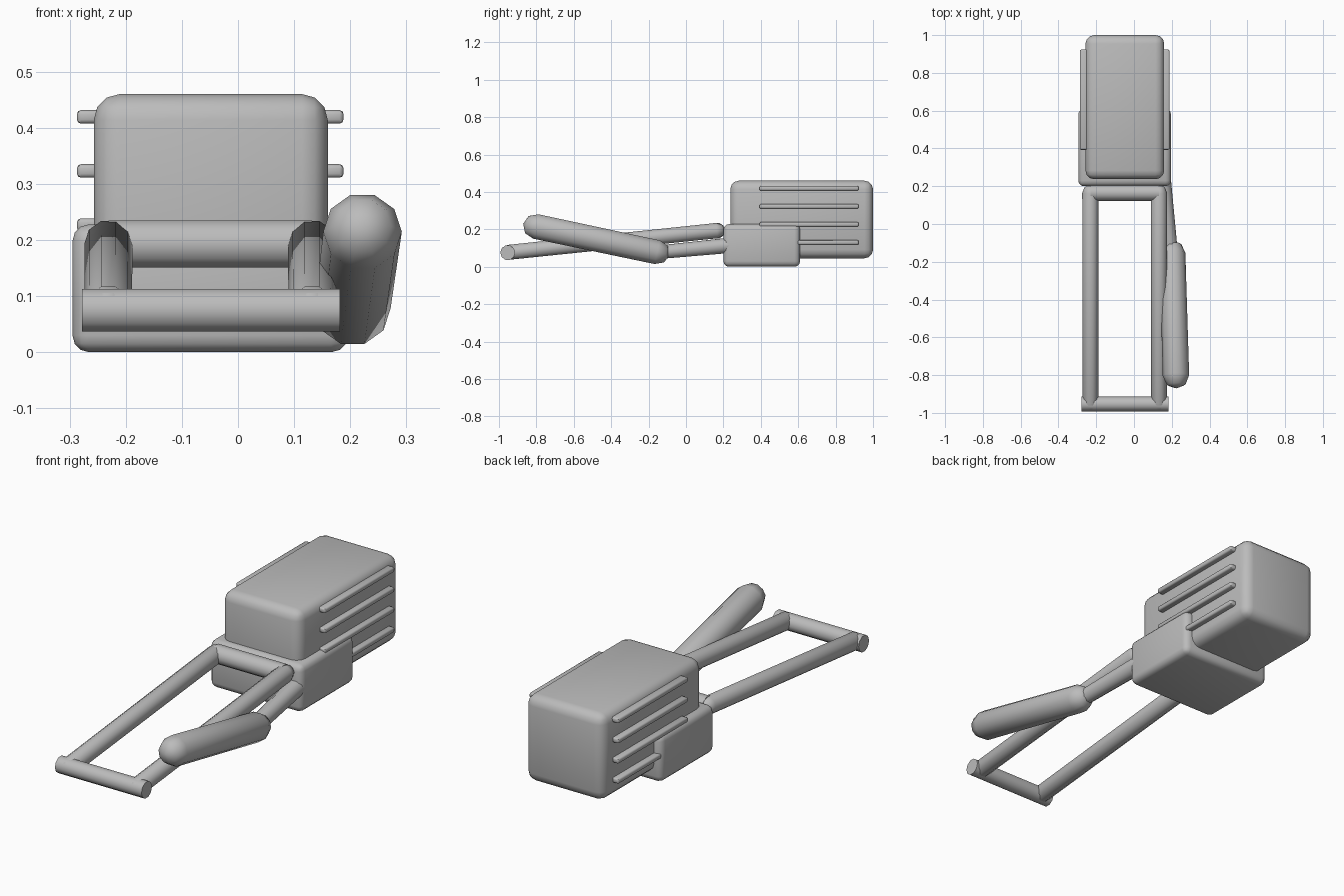
import bpy, bmesh
from mathutils import Vector, Matrix

if "Cube" in bpy.data.objects:
    bpy.data.objects.remove(bpy.data.objects["Cube"])

grey = bpy.data.materials.new("plain_grey")
grey.use_nodes = True
colour = (0.5, 0.5, 0.5, 1)
grey.diffuse_color = colour
grey.node_tree.nodes["Principled BSDF"].inputs["Base Color"].default_value = colour


def finish(name, bm, angle):
    bmesh.ops.recalc_face_normals(bm, faces=bm.faces)
    mesh = bpy.data.meshes.new(name)
    bm.to_mesh(mesh)
    bm.free()
    mesh.materials.append(grey)
    obj = bpy.data.objects.new(name, mesh)
    bpy.context.collection.objects.link(obj)
    bpy.ops.object.select_all(action='DESELECT')
    obj.select_set(True)
    bpy.context.view_layer.objects.active = obj
    bpy.ops.object.shade_smooth_by_angle(angle=angle)
    return obj


def rounded_box(name, low, high, bevel, segments=3):
    low, high = Vector(low), Vector(high)
    bm = bmesh.new()
    bmesh.ops.create_cube(bm, size=1, matrix=Matrix.Translation((low + high) / 2)
                          @ Matrix.Diagonal((high - low).to_4d()))
    bmesh.ops.bevel(bm, geom=bm.edges[:], offset=bevel, segments=segments,
                    profile=0.5, affect='EDGES')
    return finish(name, bm, 0.8)


def bar(name, start, end, r1, r2, sides=10, round_start=False, round_end=False):
    start, end = Vector(start), Vector(end)
    axis = end - start
    turn = axis.to_track_quat('Z', 'Y').to_matrix().to_4x4()
    bm = bmesh.new()
    # Spin a half profile so that rounded ends and shaft share one surface
    s = 0.7071
    profile = [(0, -r1), (r1 * s, -r1 * s)] if round_start else [(0, 0)]
    profile += [(r1, 0), (r2, axis.length)]
    profile += [(r2 * s, axis.length + r2 * s), (0, axis.length + r2)] if round_end else [(0, axis.length)]
    verts = [bm.verts.new((r, 0, z)) for r, z in profile]
    edges = [bm.edges.new(pair) for pair in zip(verts, verts[1:])]
    bmesh.ops.spin(bm, geom=verts + edges, axis=(0, 0, 1), cent=(0, 0, 0),
                   angle=6.2831853, steps=sides)
    bmesh.ops.remove_doubles(bm, verts=bm.verts[:], dist=0.0001)
    bmesh.ops.transform(bm, verts=bm.verts[:], matrix=Matrix.Translation(start) @ turn)
    return finish(name, bm, 0.9)


# Main housing and the lower block it sits in
rounded_box("motor_housing", (-0.257, 0.237, 0.045), (0.16, 1.0, 0.46), 0.046)
rounded_box("lower_block", (-0.295, 0.2, 0.0), (0.196, 0.61, 0.228), 0.03)

# Cooling ribs on both flanks
for side, x0, x1 in (("right", -0.287, -0.24), ("left", 0.143, 0.188)):
    for i in range(4):
        z = 0.13 + 0.0965 * i
        rounded_box(f"{side}_rib_{i + 1}", (x0, 0.393, z - 0.012),
                    (x1, 0.923, z + 0.012), 0.007, 2)

# Rectangular tube frame
for side, x in (("right", -0.231), ("left", 0.132)):
    bar(f"{side}_frame_rail", (x, -0.95, 0.077), (x, 0.165, 0.193),
        0.042, 0.043, round_start=True, round_end=True)
bar("rear_crossbar", (-0.231, 0.165, 0.193), (0.132, 0.165, 0.193), 0.044, 0.044)
bar("front_crossbar", (-0.278, -0.953, 0.075), (0.182, -0.953, 0.075), 0.04, 0.04)

# Side grip and the rod that joins it to the block
bar("grip", (0.222, -0.802, 0.215), (0.204, -0.155, 0.078), 0.07, 0.068,
    round_start=True, round_end=True)
bar("grip_rod", (0.193, -0.14, 0.078), (0.152, 0.24, 0.115), 0.038, 0.043)
